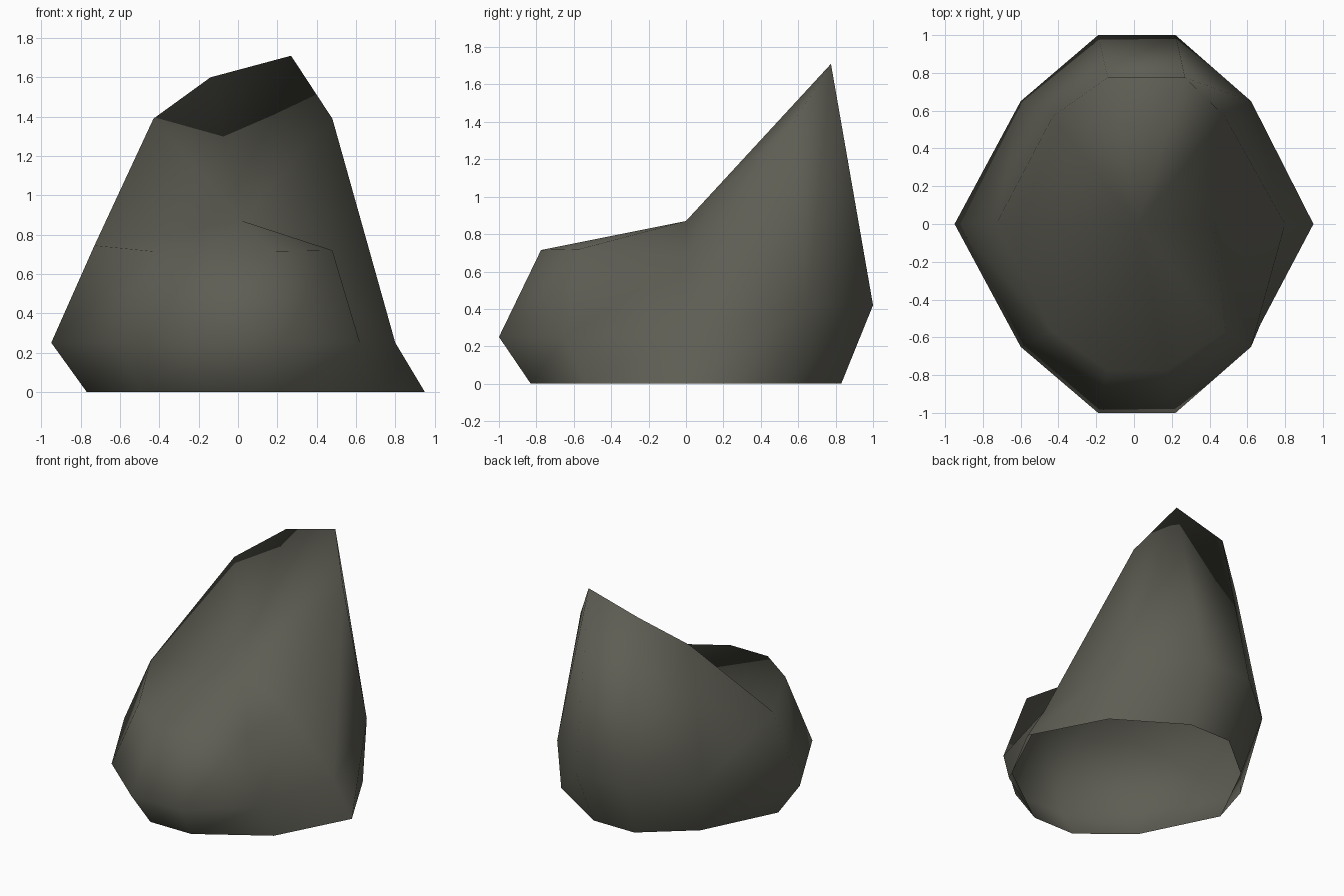
import bpy, bmesh

if "Cube" in bpy.data.objects:
    bpy.data.objects.remove(bpy.data.objects["Cube"])

# Half outline of each ring, from right (+x) to left (-x): x, |y|, front z, back z
base = [(0.95, 0, 0, 0), (0.67, 0.53, 0, 0), (0.19, 0.83, 0, 0),
        (-0.15, 0.83, 0, 0), (-0.50, 0.54, 0, 0), (-0.77, 0, 0, 0)]
belly = [(0.80, 0, 0.25, 0.25), (0.62, 0.65, 0.25, 0.42), (0.22, 1.0, 0.25, 0.42),
         (-0.19, 1.0, 0.25, 0.42), (-0.60, 0.65, 0.25, 0.42), (-0.95, 0, 0.25, 0.25)]
crest = [(0.42, 0, 0.66, 0.66), (0.48, 0.57, 0.72, 1.39), (0.27, 0.775, 0.715, 1.71),
         (-0.14, 0.775, 0.715, 1.60), (-0.43, 0.57, 0.715, 1.39), (-0.73, 0, 0.745, 0.745)]


def ring(bm, half):
    """Ten-sided ring: back half, then the mirrored front half."""
    pts = [(x, y, zb) for x, y, zf, zb in half]
    pts += [(x, -y, zf) for x, y, zf, zb in half[-2:0:-1]]
    return [bm.verts.new(p) for p in pts]


# Boulder: three rings of triangles and a fan on top, hollow and open underneath
bm = bmesh.new()
rings = [ring(bm, h) for h in (base, belly, crest)]
rings[2][8].co.x = 0.17          # front of the crest is narrower than the back
top = bm.verts.new((0.02, 0, 0.87))
n = len(rings[0])
for i in range(n):
    j = (i + 1) % n
    for low, high in zip(rings, rings[1:]):
        bm.faces.new((low[i], low[j], high[j]))
        bm.faces.new((low[i], high[j], high[i]))
    bm.faces.new((rings[2][i], rings[2][j], top))

# Smooth stone
for f in bm.faces:
    f.smooth = True

mesh = bpy.data.meshes.new("boulder")
bm.to_mesh(mesh)
bm.free()
rock = bpy.data.objects.new("boulder", mesh)
bpy.context.collection.objects.link(rock)

# Dark grey-brown stone
stone = bpy.data.materials.new("dark stone")
stone.diffuse_color = (0.112, 0.11, 0.088, 1)
stone.use_nodes = True
stone.node_tree.nodes["Principled BSDF"].inputs["Base Color"].default_value = stone.diffuse_color
mesh.materials.append(stone)
